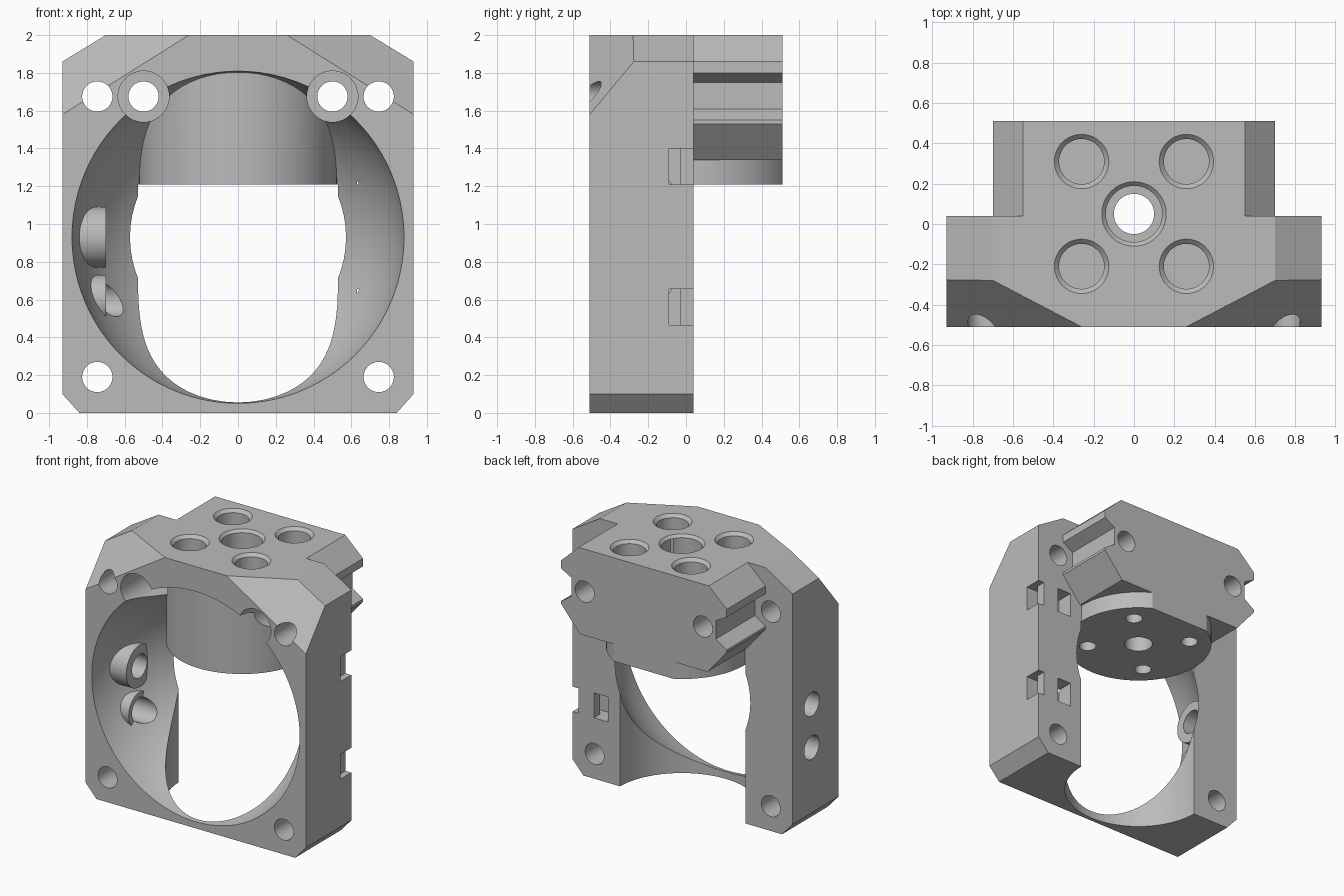
import bpy
import bmesh
from math import radians
from mathutils import Matrix, Vector

cube = bpy.data.objects.get("Cube")
if cube:
    bpy.data.objects.remove(cube, do_unlink=True)

grey = bpy.data.materials.new("light grey plastic")
grey.use_nodes = True
grey.diffuse_color = (0.5, 0.5, 0.5, 1)
grey.node_tree.nodes["Principled BSDF"].inputs["Base Color"].default_value = grey.diffuse_color


def make(name, bm):
    bmesh.ops.recalc_face_normals(bm, faces=bm.faces)
    mesh = bpy.data.meshes.new(name)
    bm.to_mesh(mesh)
    bm.free()
    mesh.materials.append(grey)
    obj = bpy.data.objects.new(name, mesh)
    bpy.context.collection.objects.link(obj)
    return obj


def prism(name, half, y0, y1):
    """Extrude a mirrored x-z outline along y."""
    bm = bmesh.new()
    outline = half + [(-x, z) for x, z in reversed(half)]
    face = bm.faces.new([bm.verts.new((x, y0, z)) for x, z in outline])
    ext = bmesh.ops.extrude_face_region(bm, geom=[face])
    verts = [v for v in ext["geom"] if isinstance(v, bmesh.types.BMVert)]
    bmesh.ops.translate(bm, verts=verts, vec=(0, y1 - y0, 0))
    return make(name, bm)


def rod(start, end, r0, r1=None, name="cutter", sides=48):
    start, end = Vector(start), Vector(end)
    axis = end - start
    spin = axis.to_track_quat("Z", "Y").to_matrix().to_4x4()
    bm = bmesh.new()
    bmesh.ops.create_cone(bm, cap_ends=True, segments=sides, radius1=r0,
                          radius2=r0 if r1 is None else r1, depth=axis.length,
                          matrix=Matrix.Translation((start + end) / 2) @ spin)
    return make(name, bm)


def box(lo, hi):
    lo, hi = Vector(lo), Vector(hi)
    bm = bmesh.new()
    bmesh.ops.create_cube(bm, size=1, matrix=Matrix.Translation((lo + hi) / 2)
                          @ Matrix.Diagonal((*(hi - lo), 1)))
    return make("cutter", bm)


def slice_off(obj, point, normal):
    """Remove everything on the normal's side of a plane and cap the cut."""
    bm = bmesh.new()
    bm.from_mesh(obj.data)
    bmesh.ops.bisect_plane(bm, geom=bm.verts[:] + bm.edges[:] + bm.faces[:],
                           plane_co=point, plane_no=normal, clear_outer=True)
    bmesh.ops.holes_fill(bm, edges=[e for e in bm.edges if e.is_boundary])
    bmesh.ops.recalc_face_normals(bm, faces=bm.faces)
    bm.to_mesh(obj.data)
    bm.free()


def combine(target, tool, operation="DIFFERENCE"):
    tool.hide_render = True
    mod = target.modifiers.new("join", "BOOLEAN")
    mod.operation, mod.object, mod.solver = operation, tool, "EXACT"
    bpy.context.view_layer.objects.active = target
    bpy.ops.object.modifier_apply(modifier=mod.name)
    bpy.data.objects.remove(tool, do_unlink=True)


FRONT, MID, BACK = -0.51, 0.04, 0.51
AXIS_Y, FLOOR = 0.05, 1.21

# Main frame with clipped corners and slanted upper front corners
bracket = prism("mounting_bracket", [(0.84, 0), (0.93, 0.1), (0.93, 1.86), (0.70, 2)], FRONT, MID)
for side in (1, -1):
    slice_off(bracket, (side * 0.26, FRONT, 2), (side * 1.0, -1.913, 1.595))

# Rear block with grooved sides
rear = prism("rear_block", [(0.54, 1.34), (0.70, 1.53), (0.70, 1.55), (0.61, 1.61), (0.61, 1.75),
                            (0.70, 1.80), (0.70, 1.86), (0.55, 2)], 0, BACK)
combine(bracket, rear, "UNION")

# Round front cavity and upright channel between the legs
bm = bmesh.new()
bmesh.ops.create_uvsphere(bm, u_segments=96, v_segments=48, radius=0.889,
                          matrix=Matrix.Translation((0, -0.64, 0.93)))
combine(bracket, make("cavity", bm))
combine(bracket, rod((0, AXIS_Y, -0.2), (0, AXIS_Y, FLOOR), 0.53, sides=96))

# Round seat hanging under the top plate
seat = rod((0, AXIS_Y, FLOOR), (0, AXIS_Y, 1.97), 0.525, name="seat", sides=96)
slice_off(seat, (0, BACK, 0), (0, 1, 0))
combine(bracket, seat, "UNION")

# Collars and cross holes in the right leg
for z, radius in ((0.93, 0.16), (0.6, 0.13)):
    collar = rod((-0.9, -0.19, z), (-0.70, -0.19, z), radius, name="collar")
    combine(bracket, collar, "UNION")
for z in (0.93, 0.6):
    combine(bracket, rod((-1.1, -0.19, z), (-0.5, -0.19, z), 0.09))

# Screw holes through the frame and recessed ones through the rear block
for side in (1, -1):
    for z in (0.19, 1.675):
        combine(bracket, rod((side * 0.745, -1, z), (side * 0.745, 1, z), 0.08))
    combine(bracket, rod((side * 0.5, -1, 1.675), (side * 0.5, -0.1, 1.675), 0.135))
    combine(bracket, rod((side * 0.5, -0.3, 1.675), (side * 0.5, 1, 1.675), 0.08))

# Blind top holes with bevelled rims, and small holes below
for x in (0.26, -0.26):
    for y in (AXIS_Y + 0.26, AXIS_Y - 0.26):
        combine(bracket, rod((x, y, 1.8), (x, y, 2.1), 0.112))
        combine(bracket, rod((x, y, 1.97), (x, y, 2.01), 0.105, 0.145))
        combine(bracket, rod((x, y, 1.1), (x, y, 1.5), 0.06))

# Central stepped hole
combine(bracket, rod((0, AXIS_Y, 1), (0, AXIS_Y, 2.2), 0.1))
combine(bracket, rod((0, AXIS_Y, 1.75), (0, AXIS_Y, 2.1), 0.14))
combine(bracket, rod((0, AXIS_Y, 1.97), (0, AXIS_Y, 2.01), 0.13, 0.17))

# Strap slots around the rear corner of the left leg
for z0, z1 in ((0.465, 0.655), (1.21, 1.4)):
    combine(bracket, box((0.88, -0.09, z0), (1.1, 0.2, z1)))
    combine(bracket, box((0.63, -0.09, z0), (1.0, -0.03, z1)))
    combine(bracket, box((0.63, -0.08, z0), (0.75, 0.2, z1)))

bpy.ops.object.select_all(action="DESELECT")
bracket.select_set(True)
bpy.context.view_layer.objects.active = bracket
bpy.ops.object.shade_smooth_by_angle(angle=radians(25))
